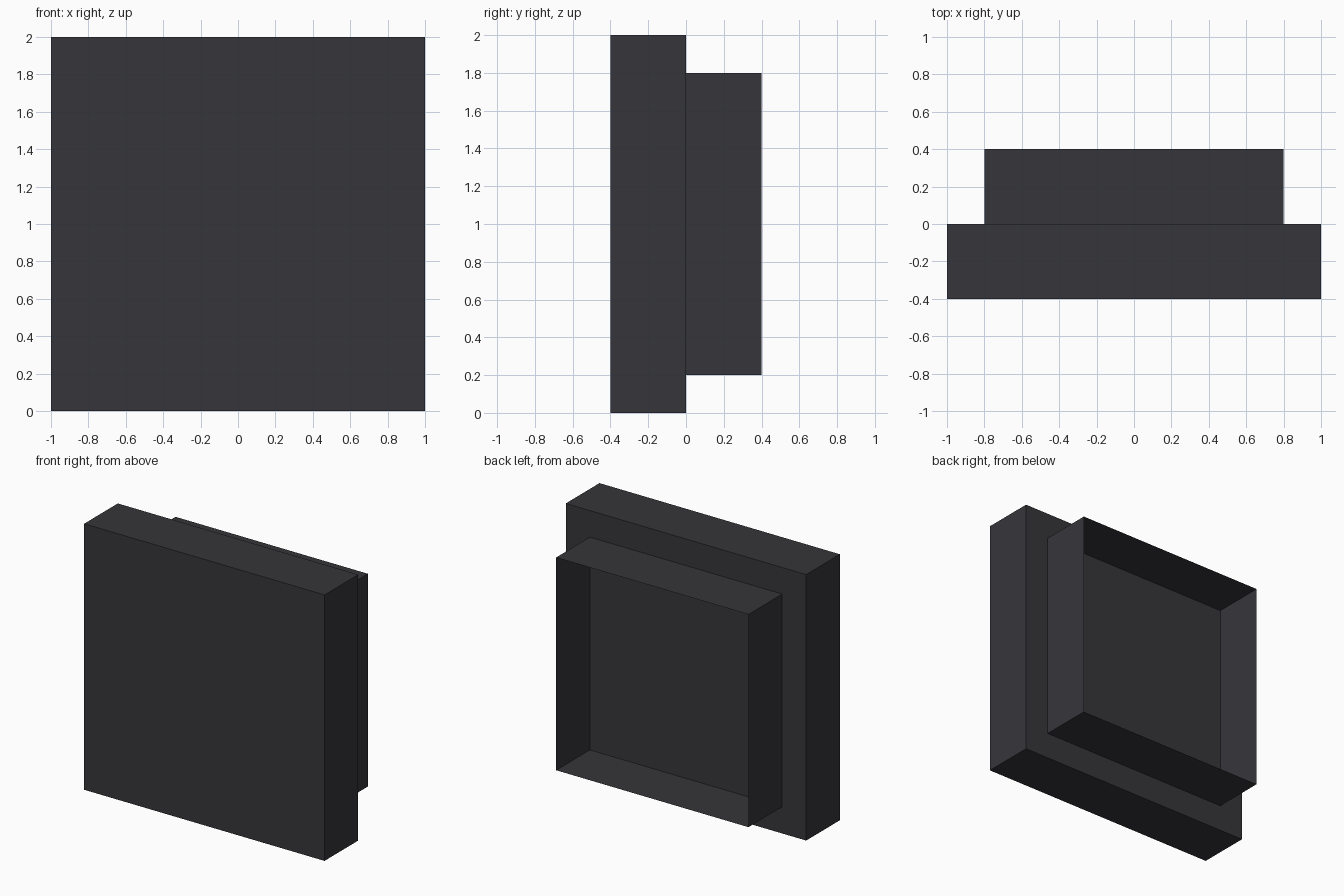
import bpy
import bmesh
from mathutils import Matrix, Vector

cube = bpy.data.objects.get("Cube")
if cube:
    bpy.data.objects.remove(cube, do_unlink=True)

# Single dark charcoal finish
charcoal = bpy.data.materials.new("charcoal")
charcoal.use_nodes = True
colour = (0.037, 0.036, 0.042, 1)
charcoal.diffuse_color = colour
charcoal.node_tree.nodes["Principled BSDF"].inputs["Base Color"].default_value = colour


def box(name, size, centre, open_ends=False):
    """Box; open_ends removes the faces along y to leave a thin sleeve."""
    bm = bmesh.new()
    bmesh.ops.create_cube(bm, size=1, matrix=Matrix.Diagonal((*size, 1)))
    if open_ends:
        ends = [f for f in bm.faces if abs(f.normal.y) > 0.9]
        bmesh.ops.delete(bm, geom=ends, context="FACES_ONLY")
    mesh = bpy.data.meshes.new(name)
    bm.to_mesh(mesh)
    bm.free()
    mesh.materials.append(charcoal)
    obj = bpy.data.objects.new(name, mesh)
    obj.location = Vector(centre)
    bpy.context.collection.objects.link(obj)
    return obj


# Solid square front slab
box("front_slab", (2, 0.4, 2), (0, -0.2, 1))

# Thin-walled collar standing on the back of the slab, open to the rear
box("rear_collar", (1.6, 0.4, 1.6), (0, 0.2, 1), open_ends=True)
